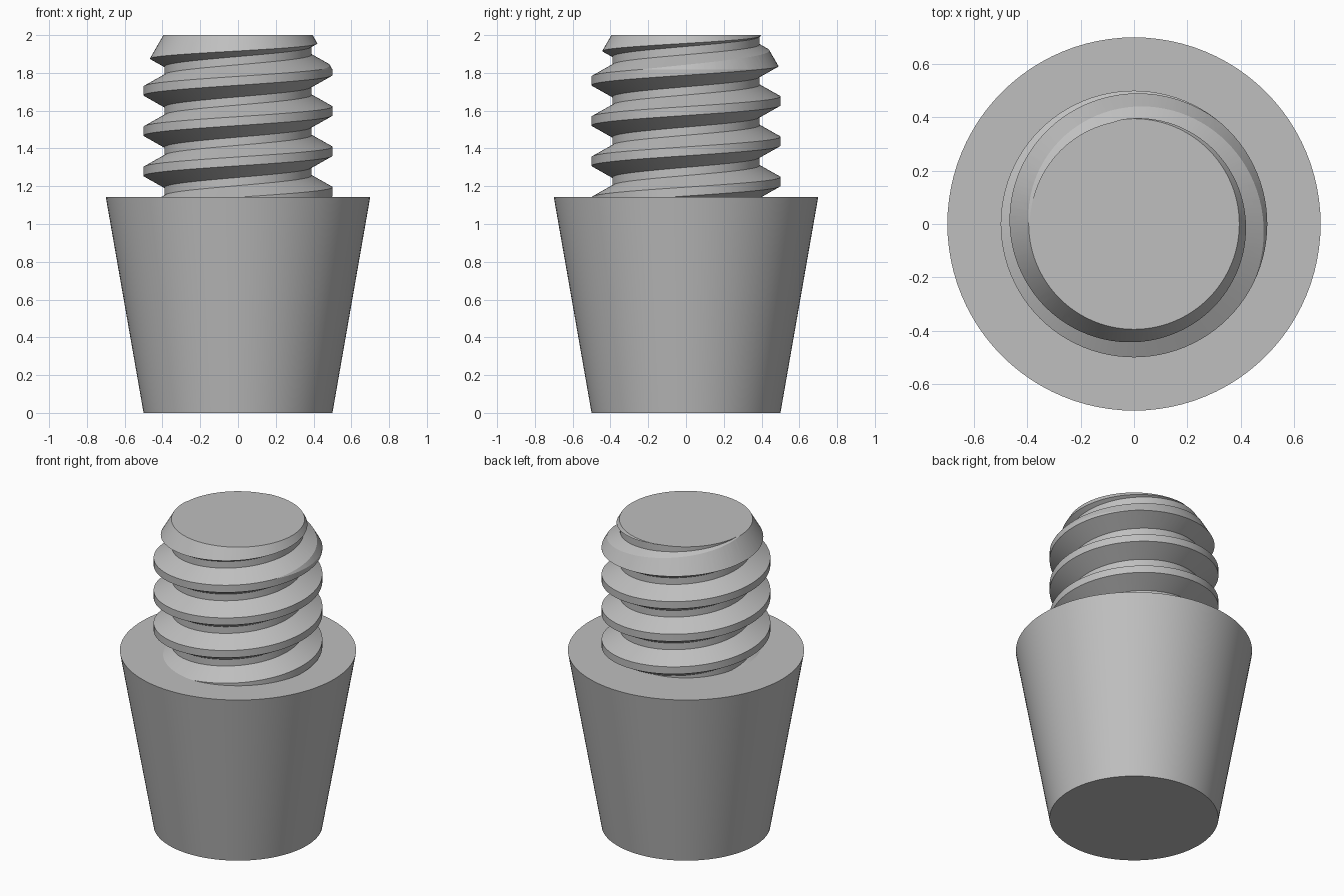
import bpy, bmesh, math
from mathutils import Vector

if "Cube" in bpy.data.objects:
    bpy.data.objects.remove(bpy.data.objects["Cube"], do_unlink=True)

BODY_TOP, TOP = 1.143, 2.0
ROOT, CREST, PITCH = 0.39, 0.5, 0.2133
SEGMENTS, TURNS = 96, 7

grey = bpy.data.materials.new("plain_grey")
grey.use_nodes = True
colour = (0.52, 0.52, 0.52, 1)
grey.diffuse_color = colour
grey.node_tree.nodes["Principled BSDF"].inputs["Base Color"].default_value = colour


def make_object(name, bm):
    bmesh.ops.recalc_face_normals(bm, faces=bm.faces)
    mesh = bpy.data.meshes.new(name)
    bm.to_mesh(mesh)
    bm.free()
    mesh.materials.append(grey)
    obj = bpy.data.objects.new(name, mesh)
    bpy.context.collection.objects.link(obj)
    return obj


def select_only(obj):
    bpy.ops.object.select_all(action='DESELECT')
    obj.select_set(True)
    bpy.context.view_layer.objects.active = obj


def turned_solid(name, profile, sides=SEGMENTS):
    """Closed solid of revolution from (radius, height) pairs, bottom to top."""
    bm = bmesh.new()
    rings = [[bm.verts.new((r * math.cos(a), r * math.sin(a), z))
              for a in (math.tau * i / sides for i in range(sides))]
             for r, z in profile]
    for low, high in zip(rings, rings[1:]):
        for i in range(sides):
            j = (i + 1) % sides
            bm.faces.new((low[i], low[j], high[j], high[i]))
    bm.faces.new(rings[0][::-1])
    bm.faces.new(rings[-1])
    return make_object(name, bm)


def threaded_rod(name, bottom, top):
    """Sweep one pitch of the tooth profile up a right-handed helix, then trim flat."""
    foot, flat = 0.085, 0.0235
    tooth = [(ROOT, -foot), (CREST, -flat), (CREST, flat),
             (ROOT, foot), (ROOT, PITCH - foot)]
    bm = bmesh.new()
    columns = []
    for step in range(SEGMENTS * TURNS + 1):
        turn = step / SEGMENTS
        a, rise = math.tau * turn, 0.745 + PITCH * turn
        columns.append([bm.verts.new((r * math.cos(a), r * math.sin(a), rise + dz))
                        for r, dz in tooth])
    for a, b in zip(columns, columns[1:]):
        for k in range(len(tooth) - 1):
            bm.faces.new((a[k], b[k], b[k + 1], a[k + 1]))
    bmesh.ops.remove_doubles(bm, verts=bm.verts, dist=0.0005)
    for height, direction in ((bottom, -1), (top, 1)):
        bmesh.ops.bisect_plane(bm, geom=bm.verts[:] + bm.edges[:] + bm.faces[:],
                               plane_co=Vector((0, 0, height)),
                               plane_no=Vector((0, 0, direction)), clear_outer=True)
    rim = [e for e in bm.edges if e.is_boundary]
    bmesh.ops.holes_fill(bm, edges=rim, sides=0)
    return make_object(name, bm)


# Tapered base
body = turned_solid("tapered_body", [(0.5, 0), (0.7, BODY_TOP)])

# Threaded stud, its end chamfered by a cone
stud = threaded_rod("threaded_stud", BODY_TOP - 0.02, TOP)
slope = math.tan(math.radians(30))
cone_low, cone_high = 1.7, 2.1
cutter = turned_solid("chamfer_cutter", [
    (0.395 + slope * (TOP - cone_low), 1.0),
    (0.395 + slope * (TOP - cone_low), cone_low),
    (0.395 + slope * (TOP - cone_high), cone_high)])
cutter.hide_render = True
chamfer = stud.modifiers.new("chamfer", 'BOOLEAN')
chamfer.operation = 'INTERSECT'
chamfer.solver = 'EXACT'
chamfer.object = cutter
select_only(stud)
bpy.ops.object.modifier_apply(modifier=chamfer.name)
bpy.data.objects.remove(cutter, do_unlink=True)

# Smooth curved walls, keep thread and rim edges crisp
for obj in (body, stud):
    select_only(obj)
    bpy.ops.object.shade_smooth_by_angle(angle=math.radians(24))
